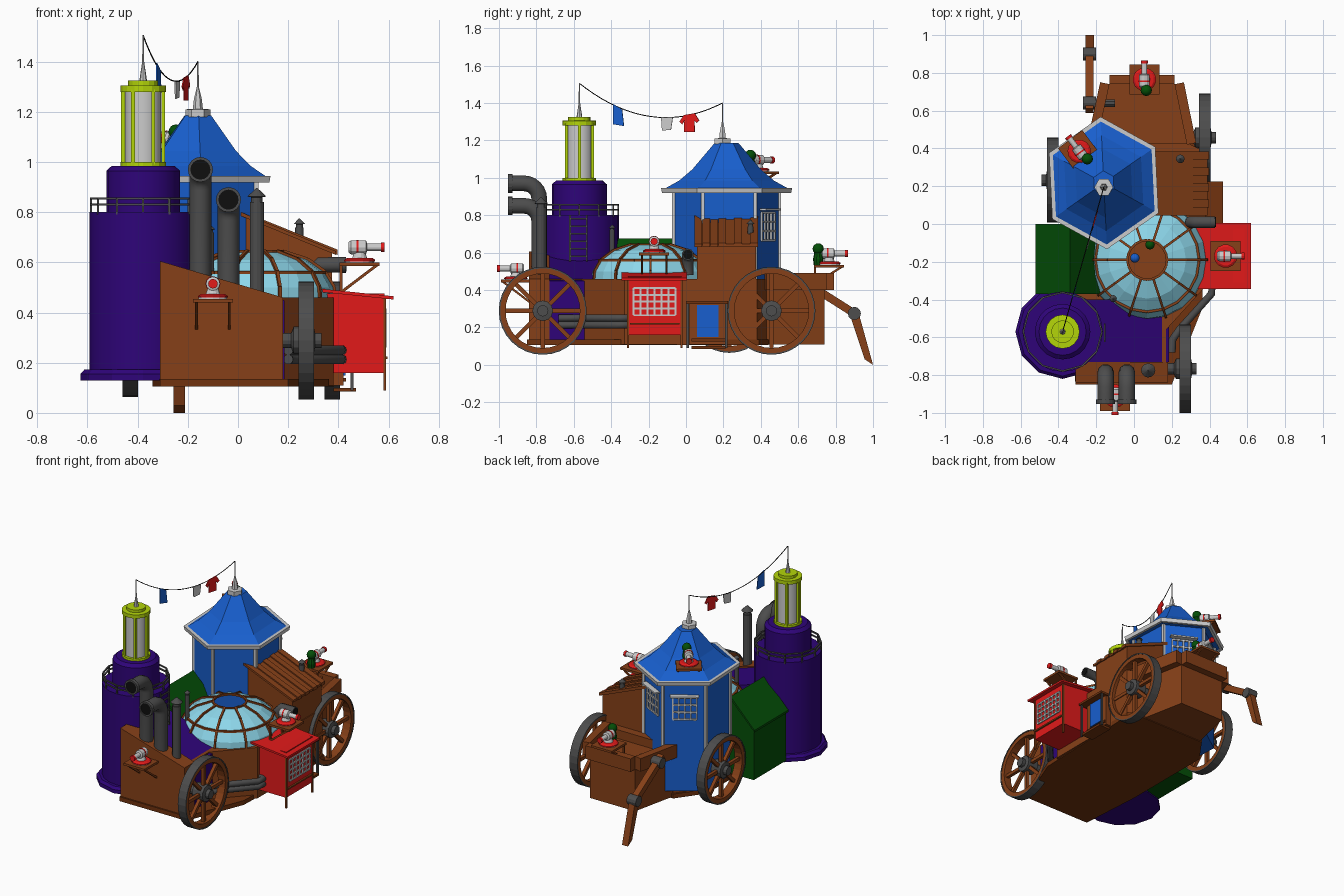
import bpy, bmesh
from math import sin, cos, pi, radians
from mathutils import Vector, Matrix

if "Cube" in bpy.data.objects:
    bpy.data.objects.remove(bpy.data.objects["Cube"])

COLS = dict(brown=(133, 66, 30), wood=(112, 54, 22), purple=(50, 12, 120), blue=(30, 95, 205), red=(225, 32, 32),
            lime=(178, 212, 18), cyan=(140, 214, 234), green=(12, 80, 16), dark=(78, 78, 78), black=(22, 22, 22))
MATS = {}
for k, c in COLS.items():
    MATS[k] = bpy.data.materials.new(k)
    MATS[k].diffuse_color = [(v / 255) ** 2.2 for v in c] + [1]


def finish(name, bm, col=None, M=None, smooth=False):
    if M:
        bm.transform(M)
    bmesh.ops.recalc_face_normals(bm, faces=bm.faces)
    me = bpy.data.meshes.new(name)
    bm.to_mesh(me)
    bm.free()
    if col:
        me.materials.append(MATS[col])
    for p in me.polygons:
        p.use_smooth = smooth
    ob = bpy.data.objects.new(name, me)
    bpy.context.collection.objects.link(ob)
    if smooth:
        bpy.context.view_layer.objects.active = ob
        ob.select_set(True)
        bpy.ops.object.shade_smooth_by_angle(angle=radians(35))
        ob.select_set(False)
    return ob


def extrude(name, pts, vec, col=None, M=None):
    bm = bmesh.new()
    f = bm.faces.new([bm.verts.new(p) for p in pts])
    r = bmesh.ops.extrude_face_region(bm, geom=[f], use_keep_orig=True)
    bmesh.ops.translate(bm, vec=vec, verts=[g for g in r['geom'] if isinstance(g, bmesh.types.BMVert)])
    return finish(name, bm, col, M)


def plan(name, pts, z0, z1, col=None):
    return extrude(name, [(x, y, z0) for x, y in pts], (0, 0, z1 - z0), col)


def box(name, x0, x1, y0, y1, z0, z1, col=None, M=None):
    return extrude(name, [(x0, y0, z0), (x1, y0, z0), (x1, y1, z0), (x0, y1, z0)], (0, 0, z1 - z0), col, M)


def lathe(name, prof, M, n=16, col=None, phase=0, sy=1, closed=False, caps=True, smooth=False):
    bm = bmesh.new()
    rings = [[bm.verts.new((r * cos(phase + 2 * pi * i / n), r * sy * sin(phase + 2 * pi * i / n), z))
              for i in range(n)] for r, z in prof]
    for a, b in zip(rings, rings[1:] + (rings[:1] if closed else [])):
        for i in range(n):
            bm.faces.new((a[i], a[i - 1], b[i - 1], b[i]))
    if caps and not closed:
        bm.faces.new(rings[0])
        bm.faces.new(rings[-1])
    return finish(name, bm, col, M, smooth)


def bars(name, segs, w, col=None, n=4, M=None):
    bm = bmesh.new()
    for p, q in segs:
        p, q = Vector(p), Vector(q)
        m = Matrix.Translation((p + q) / 2) @ (q - p).to_track_quat('Z', 'Y').to_matrix().to_4x4()
        m = m @ Matrix.Rotation(pi / n, 4, 'Z')
        bmesh.ops.create_cone(bm, cap_ends=True, segments=n, radius1=w, radius2=w, depth=(q - p).length, matrix=m)
    return finish(name, bm, col, M)


def tube(name, pts, r, col='dark'):
    cu = bpy.data.curves.new(name, 'CURVE')
    cu.dimensions, cu.bevel_depth, cu.bevel_resolution, cu.use_fill_caps = '3D', r, 3, True
    s = cu.splines.new('POLY')
    s.points.add(len(pts) - 1)
    for sp, p in zip(s.points, pts):
        sp.co = (*p, 1)
    cu.materials.append(MATS[col])
    ob = bpy.data.objects.new(name + '_path', cu)
    bpy.context.collection.objects.link(ob)
    me = bpy.data.meshes.new_from_object(ob.evaluated_get(bpy.context.evaluated_depsgraph_get()))
    bpy.data.objects.remove(ob)
    bpy.context.collection.objects.link(bpy.data.objects.new(name, me))


def at(x, y, z, a=0, axis='Z'):
    return Matrix.Translation((x, y, z)) @ Matrix.Rotation(radians(a), 4, axis)


def ball(name, x, y, z, r, col):
    bm = bmesh.new()
    bmesh.ops.create_uvsphere(bm, u_segments=12, v_segments=8, radius=r)
    finish(name, bm, col, at(x, y, z), True)


def window(name, M, w, h, cols, rows):
    # lattice in the local yz plane, facing +x
    segs = [((0, -w / 2 + w * i / cols, -h / 2), (0, -w / 2 + w * i / cols, h / 2)) for i in range(cols + 1)]
    segs += [((0, -w / 2, -h / 2 + h * i / rows), (0, w / 2, -h / 2 + h * i / rows)) for i in range(rows + 1)]
    bars(name, segs, .007, None, 4, M)


# hull
plan('hull', [(-.31, -.75), (.17, -.75), (.17, -.56), (.38, -.33), (.38, .38), (.28, .43), (-.2, .43),
              (-.33, .25), (-.33, -.4)], .11, .46, 'brown')
plan('hull_base', [(-.31, -.85), (.2, -.85), (.36, -.45), (.385, .39), (.29, .44), (-.21, .44),
                   (-.34, .26), (-.34, -.4)], .105, .135, 'wood')
rear = [(.28, .42), (.215, .74), (-.13, .74), (-.2, .42)]
plan('rear_hull', rear, .11, .40, 'brown')
for i in range(3):
    (a, b), (c, d) = rear[i], rear[i + 1]
    e = (Vector((d - b, a - c)).normalized()) * .05
    plan(f'rear_wall_{i}', [(a, b), (c, d), (c + e.x, d + e.y), (a + e.x, b + e.y)], .4, .49, 'brown')
slope = [(-.31, .13), (.18, .13), (.18, .46), (-.31, .605)]
extrude('front_wall', [(x, -.84, z) for x, z in slope], (0, .11, 0), 'brown')
extrude('front_room', [(x + .006, -.73, z - .012) for x, z in slope], (0, .32 - .11, 0), 'purple')
extrude('front_room_roof', [(-.31, -.73, .6), (.18, -.73, .45), (.18, -.73, .43), (-.31, -.73, .43)], (0, .33, 0), 'purple')

# round tower with lantern
T = at(-.378, -.57, 0)
lathe('tower_base', [(.25, .13), (.25, .155), (.235, .172)], T, 12, 'purple')
lathe('tower_body', [(.213, .165), (.213, .80)], T, 20, 'purple', smooth=True)
lathe('tower_neck', [(.147, .79), (.147, .965), (.125, .985)], T, 20, 'purple', smooth=True)
ring = lambda r, z, i, n: (r * cos(2 * pi * i / n), r * sin(2 * pi * i / n), z)
bars('tower_railing', [(ring(.208, z, i, 12), ring(.208, z, i + 1, 12)) for z in (.83, .855) for i in range(12)]
     + [(ring(.208, .79, i, 12), ring(.208, .855, i, 12)) for i in range(12)], .006, 'dark', 4, T)
lathe('lantern_glass', [(.072, .98), (.072, 1.29)], T, 16, smooth=True)
lathe('lantern_foot', [(.09, .98), (.09, 1.0)], T, 16, 'lime')
lathe('lantern_cap', [(.09, 1.28), (.09, 1.305), (.06, 1.306), (.06, 1.325)], T, 16, 'lime')
bars('lantern_posts', [(ring(.08, .99, i, 6), ring(.08, 1.29, i, 6)) for i in range(6)], .011, 'lime', 4, T)
lathe('tower_spire', [(.016, 1.32), (.004, 1.40), (.003, 1.505)], T, 8)
bars('ladder', [((-.155, y, .55), (-.155, y, .80)) for y in (-.62, -.53)]
     + [((-.155, -.62, .58 + .04 * i), (-.155, -.53, .58 + .04 * i)) for i in range(6)], .006, 'dark')

# six-sided blue tower
cx, cy, ph = -.16, .217, radians(33)
B = at(cx, cy, 0)
lathe('hex_tower', [(.262, .17), (.262, .93)], B, 6, 'blue', ph, 1.08)
lathe('hex_eave', [(.32, .918), (.325, .945), (.30, .945), (.30, .918)], B, 6, None, ph, 1.08, closed=True)
lathe('hex_roof', [(.31, .925), (.31, .94), (.235, .985), (.17, 1.045), (.06, 1.185)], B, 6, 'blue', ph, 1.08)
lathe('hex_finial', [(.05, 1.18), (.05, 1.21), (.02, 1.212), (.016, 1.25), (.004, 1.3), (.003, 1.4)], at(cx, .195, 0), 6)
corner = lambda i, z: (.262 * cos(ph + i * pi / 3), .283 * sin(ph + i * pi / 3), z)
bars('hex_corner_posts', [(corner(i, .45), corner(i, .93)) for i in range(6)], .013, None, 4, B)
for a in (63, 123):
    c, s = cos(radians(a)), sin(radians(a))
    window(f'hex_window_{a}', at(cx + .235 * c, cy + .25 * s, .74, a), .15, .15, 4, 3)
    box(f'hex_awning_{a}', 0, .035, -.09, .09, -.005, .005, None, at(cx + .232 * c, cy + .247 * s, .83, a))

# glass dome, ribs and crew inside
D = at(.07, -.19, 0)
dome = [(.315, .45), (.31, .50), (.275, .56), (.205, .61), (.105, .642)]
lathe('dome', dome, D, 20, 'cyan', caps=False)
segs = []
for i in range(10):
    segs += [(ring(a[0] + .003, a[1] + .003, i, 10), ring(b[0] + .003, b[1] + .003, i, 10)) for a, b in zip(dome, dome[1:])]
for r, z in (dome[0], dome[2], dome[4]):
    segs += [(ring(r, z, i, 20), ring(r, z, i + 1, 20)) for i in range(20)]
bars('dome_ribs', segs, .009, 'brown', 4, D)
ball('crew_a', .005, -.18, .56, .025, 'blue')
ball('crew_b', .085, -.11, .56, .025, 'green')

# gabled green house
extrude('green_house', [(-.51, -.01, .14), (-.17, -.01, .14), (-.17, -.01, .5), (-.34, -.01, .665), (-.51, -.01, .5)],
        (0, -.35, 0), 'green')
for s in (-1, 1):
    extrude(f'green_roof_{s}', [(-.34, 0, .675), (-.34 + .182 * s, 0, .49), (-.34 + .182 * s, 0, .475), (-.34, 0, .655)],
            (0, -.37, 0), 'green')

# red side house
box('red_house', .33, .585, -.31, -.025, .16, .475, 'red')
extrude('red_roof', [(.31, -.345, .497), (.62, -.345, .465), (.62, -.345, .452), (.31, -.345, .484)], (0, .35, 0), 'red')
window('red_window', at(.588, -.168, .338), .225, .145, 6, 4)
box('red_sill', .58, .596, -.30, -.035, .215, .225, 'brown')
bars('red_corner_posts', [((.585, y, .09), (.585, y, .46)) for y in (-.31, -.025)], .008, 'brown')

# plank-roofed room, porch and door
box('side_room', 0, .375, .06, .375, .45, .645, 'brown')
extrude('side_room_gable', [(0, .06, .64), (.375, .06, .64), (0, .06, .79)], (0, .315, 0), 'brown')
for i in range(8):
    y, d = .045 + .0425 * i, .006 * (i % 2)
    extrude(f'roof_plank_{i}', [(0, y, .805 + d), (.39 + d, y, .645 + d), (.39 + d, y, .63), (0, y, .79)], (0, .0415, 0), 'brown')
box('porch_roof', .36, .47, .0, .225, .325, .34, 'wood')
box('porch_room', .36, .42, .02, .215, .11, .33, 'brown')
box('door', .42, .428, .06, .175, .15, .32, 'blue')
bars('porch_posts', [((.455, y, .09), (.455, y, .33)) for y in (.01, .215)], .009, 'dark')
for i in range(2):
    box(f'step_{i}', .38, .43 + .04 * i, .03, .21, .125 - .04 * i, .14 - .04 * i, 'wood')

# wheels and axles
def wheel(name, x, y, z, s, r=.235):
    M = at(x, y, z, 90 * s, 'Y')
    lathe(name + '_rim', [(r - .006, -.028), (r - .006, .028), (r - .036, .028), (r - .036, -.028)], M, 32, 'brown', closed=True)
    lathe(name + '_tread', [(r, -.031), (r, .031), (r - .008, .031), (r - .008, -.031)], M, 32, 'dark', closed=True)
    bars(name + '_spokes', [((0, 0, 0), ring(r - .03, 0, i, 8)) for i in range(8)], .016, 'brown', 4, M)
    lathe(name + '_hub', [(.03, -.13), (.03, -.06), (.055, -.05), (.055, .03), (.03, .035), (.03, .06)], M, 12, 'dark')


wheel('front_right_wheel', .272, -.766, .289, 1)
wheel('rear_right_wheel', .375, .457, .289, 1)
wheel('rear_left_wheel', -.43, .232, .289, -1, .225)

# walking leg
for i, (y, z) in enumerate(((.64, .44), (.9, .275))):
    lathe(f'leg_joint_{i}', [(.035, -.035), (.035, .035)], at(-.235, y, z, 90, 'Y'), 12, 'dark')
bars('leg_root', [((-.1, .64, .44), (-.26, .64, .44))], .022, 'dark', 8)
bars('leg_upper', [((-.235, .60, .465), (-.235, .9, .275))], .03, 'brown')
extrude('leg_lower', [(-.258, .875, .27), (-.258, .925, .27), (-.258, 1.0, .0), (-.258, .955, .03)], (.046, 0, 0), 'brown')

# exhaust pipes and chimneys
for i, (x, z) in enumerate(((-.15, .97), (-.038, .85))):
    arc = [(x, -.865 + .08 * cos(a), z - .08 + .08 * sin(a)) for a in [pi / 12 * k for k in range(7)]]
    tube(f'exhaust_{i}', [(x, -.785, .45)] + arc + [(x, -.945, z)], .044)
    lathe(f'exhaust_lip_{i}', [(.05, -.012), (.05, .012), (.04, .012), (.04, -.012)], at(x, -.94, z, 90, 'X'), 16, 'dark', closed=True)
    lathe(f'exhaust_mouth_{i}', [(.041, 0), (.041, .003)], at(x, -.945, z, 90, 'X'), 16, 'black')
for n, x, y, z0, z1, r in (('front', .075, -.775, .45, .84, .028), ('roof', .245, .345, .66, .74, .017),
                           ('small', -.11, -.395, .5, .72, .014)):
    lathe(n + '_chimney', [(r, z0), (r, z1)], at(x, y, 0), 12, 'dark')
    lathe(n + '_chimney_cap', [(r * .8, z1), (r * .8, z1 + r * .7), (r * 1.35, z1 + r * .8), (.003, z1 + r * 2)], at(x, y, 0), 12, 'dark')
tube('side_vent', [(.3, .01, .48), (.3, .01, .56), (.33, .01, .59), (.43, .01, .59)], .032)
lathe('side_vent_mouth', [(.026, 0), (.026, .003)], at(.43, .01, .59, 90, 'Y'), 12, 'black')
for z in (.213, .25):
    tube(f'side_pipe_{z}', [(.38, -.30, z), (.415, -.32, z), (.41, -.37, z), (.24, -.56, z), (.205, -.61, z), (.2, -.68, z)], .02)

# four gun platforms, each firing along its local x
def gun(name, x, y, z, a, gunner=False, drop=.12):
    M = at(x, y, z, a)
    box(name + '_platform', -.08, .08, -.08, .08, -.015, 0, 'brown', M)
    bars(name + '_bracket', [p for s in (-.065, .065) for p in (((.07, s, -.01), (-.075, s, -drop)),
         ((-.075, s, 0), (-.075, s, -drop)))], .008, 'brown', 4, M)
    lathe(name + '_base', [(.058, 0), (.058, .012), (.03, .016), (.022, .04)], M, 14)
    lathe(name + '_ring', [(.062, .004), (.062, .01), (.05, .018)], M, 14, 'red')
    R = M @ at(0, 0, .06, 90, 'Y')
    lathe(name + '_barrel', [(.02, -.045), (.028, -.035), (.028, .025), (.015, .03), (.015, .09)], R, 12)
    lathe(name + '_muzzle', [(.019, .085), (.019, .1)], R, 12, 'red')
    lathe(name + '_breech', [(.03, -.012), (.03, -.004)], R, 12, 'red')
    if gunner:
        lathe(name + '_gunner', [(.024, 0), (.028, .03), (.02, .07)], M @ at(-.058, -.01, 0), 10, 'green')
        p = M @ Vector((-.058, -.01, .085))
        ball(name + '_gunner_head', *p, .03, 'green')


gun('front_gun', -.1, -.91, .455, -90)
gun('rear_gun', .055, .765, .535, 90, True, .1)
gun('side_gun', .485, -.17, .6, 0)
gun('roof_gun', -.29, .385, 1.035, 127, True, .09)

# washing line
def line(t):
    return Vector((-.378 + .218 * t, -.57 + .765 * t, 1.505 - .105 * t - .5 * t * (1 - t)))


tube('washing_line', [line(i / 20) for i in range(21)], .0025, 'black')
def cloth(name, t, pts, col):
    p, d = line(t), Vector((.27, .96, 0))
    extrude(name, [p + d * u + Vector((0, 0, v)) for u, v in pts], (.005, -.0014, 0), col)


cloth('trousers', .275, [(-.03, .018), (.02, -.012), (.03, -.1), (-.03, -.09)], 'blue')
cloth('vest', .61, [(-.03, 0), (.035, 0), (.025, -.065), (-.025, -.07)], None)
cloth('shirt', .77, [(-.03, 0), (.03, .01), (.055, -.03), (.04, -.042), (.028, -.028), (.03, -.09),
                     (-.03, -.09), (-.028, -.03), (-.04, -.05), (-.055, -.035)], 'red')

for m in bpy.data.materials:
    if m.users and not m.is_grease_pencil:
        m.use_nodes = True
        m.node_tree.nodes["Principled BSDF"].inputs["Base Color"].default_value = m.diffuse_color
